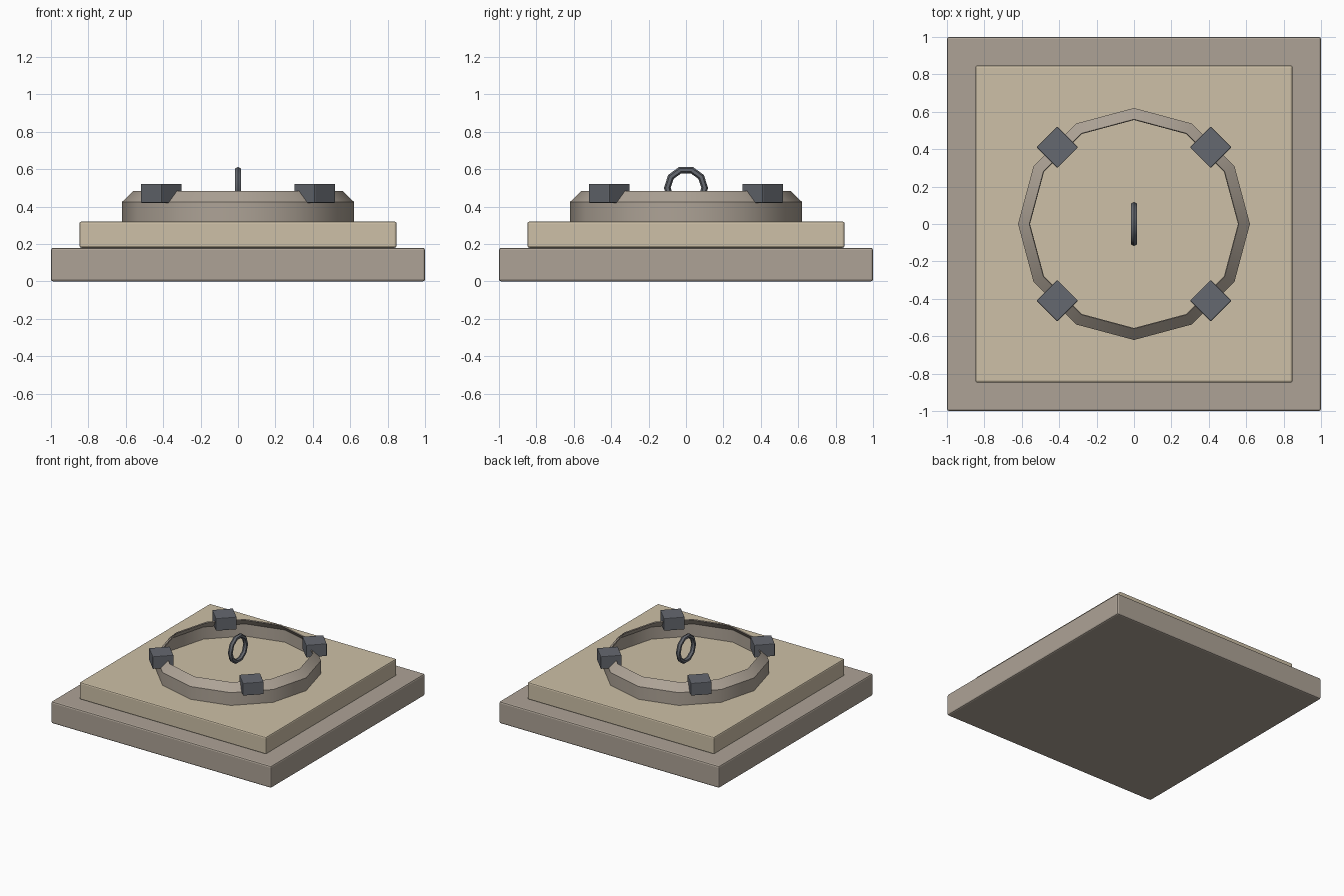
import bpy
import math

cube = bpy.data.objects.get("Cube")
if cube:
    bpy.data.objects.remove(cube, do_unlink=True)


def material(name, rgb):
    mat = bpy.data.materials.new(name)
    mat.use_nodes = True
    mat.diffuse_color = (*rgb, 1)
    mat.node_tree.nodes["Principled BSDF"].inputs["Base Color"].default_value = (*rgb, 1)
    return mat


stone = material("grey stone", (0.42, 0.365, 0.305))
sand = material("sand stone", (0.61, 0.525, 0.385))
iron = material("dark iron", (0.13, 0.14, 0.16))


def finish(name, mat):
    obj = bpy.context.object
    obj.name = name
    obj.data.materials.append(mat)
    return obj


def block(name, mat, x, y, bottom, top, width, bevel, turn=0):
    """Bevelled square block standing between two heights."""
    bpy.ops.mesh.primitive_cube_add(size=1, location=(x, y, (bottom + top) / 2),
                                    rotation=(0, 0, turn))
    obj = finish(name, mat)
    obj.scale = (width, width, top - bottom)
    bpy.ops.object.transform_apply(location=False, rotation=False, scale=True)
    mod = obj.modifiers.new("soft edges", "BEVEL")
    mod.width = bevel
    mod.segments = 2
    return obj


# Stepped square plinth
block("base_slab", stone, 0, 0, 0, 0.18, 2, 0.012)
block("upper_slab", sand, 0, 0, 0.18, 0.32, 1.696, 0.01)

# Twelve-sided open collar with a chamfered rim, thin walled
SIDES = 12
profile = [(0.62, 0.32), (0.62, 0.425), (0.56, 0.483),
           (0.556, 0.476), (0.608, 0.42), (0.608, 0.32)]
verts = [(r * math.cos(a), r * math.sin(a), z)
         for r, z in profile
         for a in (math.tau * i / SIDES for i in range(SIDES))]
faces = []
for row in range(len(profile)):
    below, above = row * SIDES, (row + 1) % len(profile) * SIDES
    for i in range(SIDES):
        j = (i + 1) % SIDES
        faces.append((below + i, below + j, above + j, above + i))
mesh = bpy.data.meshes.new("collar_ring")
mesh.from_pydata(verts, [], faces)
collar = bpy.data.objects.new("collar_ring", mesh)
bpy.context.collection.objects.link(collar)
bpy.ops.object.select_all(action="DESELECT")
bpy.context.view_layer.objects.active = collar
collar.select_set(True)
finish("collar_ring", stone)
bpy.ops.object.shade_smooth_by_angle(angle=math.radians(35))

# Four clamps on the diagonals of the collar
for sx, side in ((1, "left"), (-1, "right")):
    for sy, end in ((1, "back"), (-1, "front")):
        block(f"clamp_{end}_{side}", iron, sx * 0.41, sy * 0.41,
              0.42, 0.522, 0.157, 0.005, math.pi / 4)

# Upright lifting hoop in the middle
bpy.ops.mesh.primitive_torus_add(major_radius=0.1, minor_radius=0.018,
                                 major_segments=10, minor_segments=6,
                                 location=(0, 0, 0.5),
                                 rotation=(math.pi / 2, 0, math.pi / 2))
finish("lifting_hoop", iron)
bpy.ops.object.shade_smooth_by_angle(angle=math.radians(35))
